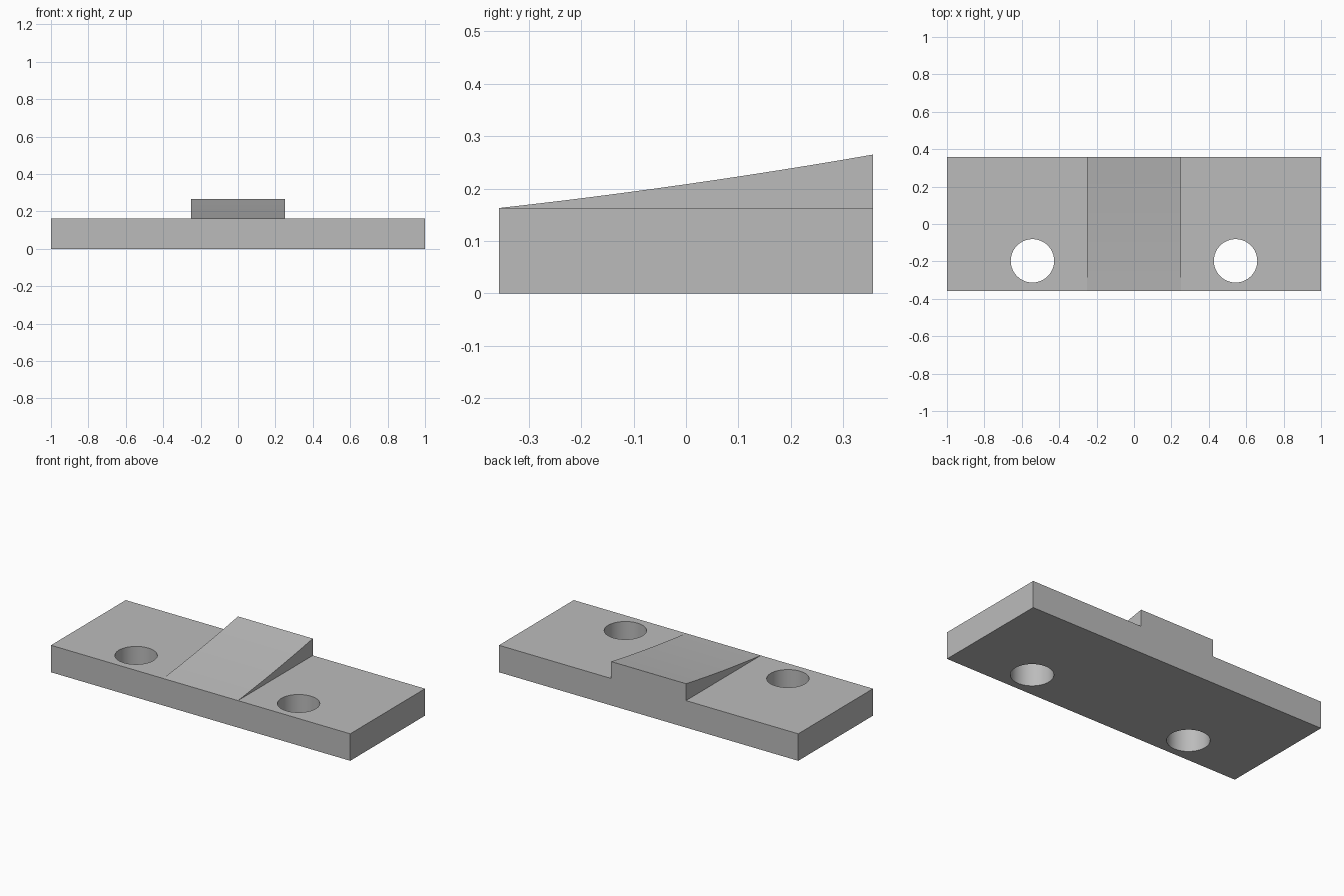
import bpy
import bmesh
import math

if "Cube" in bpy.data.objects:
    bpy.data.objects.remove(bpy.data.objects["Cube"], do_unlink=True)

HALF_DEPTH = 0.357
PLATE_TOP = 0.163
RAMP_TOP = 0.265
RAMP_HALF_WIDTH = 0.25

grey = bpy.data.materials.new("plain grey")
grey.use_nodes = True
colour = (0.5, 0.5, 0.5, 1)
grey.diffuse_color = colour
grey.node_tree.nodes["Principled BSDF"].inputs["Base Color"].default_value = colour


def smooth(obj):
    bpy.ops.object.select_all(action="DESELECT")
    obj.select_set(True)
    bpy.context.view_layer.objects.active = obj
    bpy.ops.object.shade_smooth_by_angle(angle=math.radians(30))


# Flat base plate
bpy.ops.mesh.primitive_cube_add(size=1, location=(0, 0, PLATE_TOP / 2))
plate = bpy.context.object
plate.name = "base_plate"
plate.scale = (2, 2 * HALF_DEPTH, PLATE_TOP)
bpy.ops.object.transform_apply(location=True, rotation=False, scale=True)
plate.data.materials.append(grey)

# Two round through holes near the front edge
for side in (-1, 1):
    bpy.ops.mesh.primitive_cylinder_add(
        vertices=64, radius=0.116, depth=1, location=(side * 0.543, -0.197, 0))
    cutter = bpy.context.object
    cutter.name = "hole_cutter"
    cutter.data.materials.append(grey)
    cut = plate.modifiers.new("hole", "BOOLEAN")
    cut.operation = "DIFFERENCE"
    cut.solver = "EXACT"
    cut.object = cutter
    bpy.context.view_layer.objects.active = plate
    bpy.ops.object.modifier_apply(modifier=cut.name)
    bpy.data.objects.remove(cutter, do_unlink=True)
smooth(plate)

# Gently concave ramp, rising from the front edge to the back
STEPS = 12
profile = [(HALF_DEPTH, PLATE_TOP)]
for i in range(STEPS + 1):
    t = i / STEPS
    rise = t - 0.22 * t * (1 - t)
    profile.append((-HALF_DEPTH + 2 * HALF_DEPTH * t,
                    PLATE_TOP + (RAMP_TOP - PLATE_TOP) * rise))

bm = bmesh.new()
side_face = bm.faces.new(
    [bm.verts.new((-RAMP_HALF_WIDTH, y, z)) for y, z in profile])
extruded = bmesh.ops.extrude_face_region(bm, geom=[side_face], use_keep_orig=True)
moved = [g for g in extruded["geom"] if isinstance(g, bmesh.types.BMVert)]
bmesh.ops.translate(bm, verts=moved, vec=(2 * RAMP_HALF_WIDTH, 0, 0))
bmesh.ops.recalc_face_normals(bm, faces=bm.faces)
mesh = bpy.data.meshes.new("ramp")
bm.to_mesh(mesh)
bm.free()
mesh.materials.append(grey)
ramp = bpy.data.objects.new("ramp", mesh)
bpy.context.collection.objects.link(ramp)
smooth(ramp)
